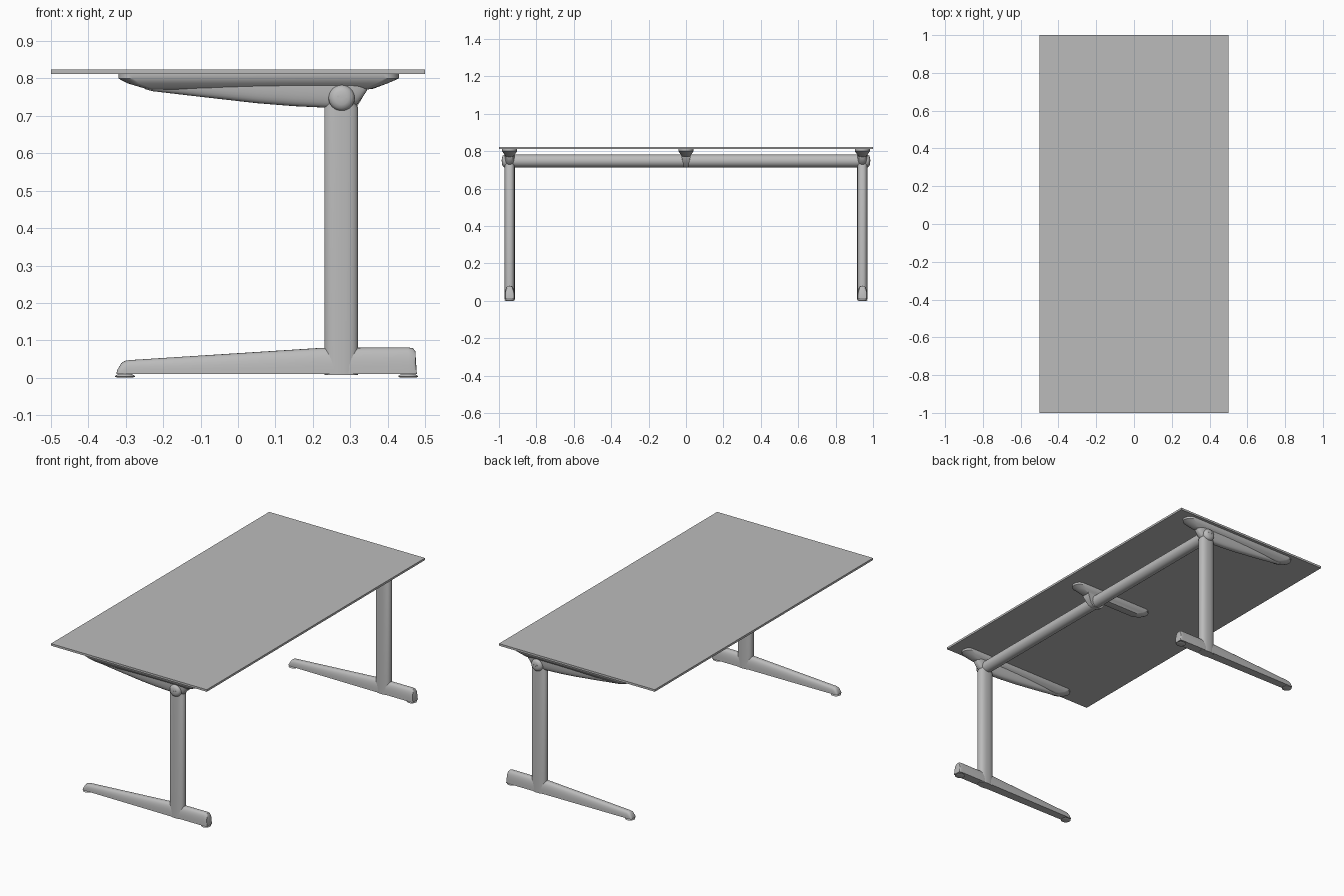
import bpy, bmesh, math
from mathutils import Matrix

if "Cube" in bpy.data.objects:
    bpy.data.objects.remove(bpy.data.objects["Cube"])

grey = bpy.data.materials.new("satin_grey")
grey.diffuse_color = (0.5, 0.5, 0.5, 1)
grey.use_nodes = True
grey.node_tree.nodes["Principled BSDF"].inputs["Base Color"].default_value = grey.diffuse_color

POST_X, POST_Y, BEAM_Z = 0.277, 0.943, 0.748


def finish(name, bm, angle=35):
    bmesh.ops.recalc_face_normals(bm, faces=bm.faces[:])
    me = bpy.data.meshes.new(name)
    bm.to_mesh(me)
    bm.free()
    ob = bpy.data.objects.new(name, me)
    bpy.context.collection.objects.link(ob)
    me.materials.append(grey)
    bpy.ops.object.select_all(action='DESELECT')
    ob.select_set(True)
    bpy.context.view_layer.objects.active = ob
    bpy.ops.object.shade_smooth_by_angle(angle=math.radians(angle))
    return ob


def skin(name, rings, angle=35):
    """Bridge equal closed rings of points and cap both ends."""
    bm = bmesh.new()
    loops = [[bm.verts.new(p) for p in r] for r in rings]
    n = len(loops[0])
    for a, b in zip(loops, loops[1:]):
        for i in range(n):
            j = (i + 1) % n
            bm.faces.new((a[i], a[j], b[j], b[i]))
    bm.faces.new(loops[0])
    bm.faces.new(loops[-1])
    return finish(name, bm, angle)


def arch(x, y, base, tip, half, n=18, power=0.7):
    """Arch section across y, flat at base and rounded at tip."""
    pts = []
    for i in range(n + 1):
        t = math.pi * i / n
        c, s = math.cos(t), max(math.sin(t), 0)
        pts.append((x, y + half * math.copysign(abs(c) ** power, c),
                    base + (tip - base) * s ** power))
    return pts


def oval(cx, cy, z, a, b, n=40, power=0.8):
    pts = []
    for i in range(n):
        t = 2 * math.pi * i / n
        c, s = math.cos(t), math.sin(t)
        pts.append((cx + a * math.copysign(abs(c) ** power, c),
                    cy + b * math.copysign(abs(s) ** power, s), z))
    return pts


def slot(x0, x1, y, half, z, n=10):
    """Outline with two round ends, lying flat."""
    pts = []
    for cx, start in ((x1 - half, -math.pi / 2), (x0 + half, math.pi / 2)):
        for i in range(n + 1):
            t = start + math.pi * i / n
            pts.append((cx + half * math.cos(t), y + half * math.sin(t), z))
    return pts


def lathe_y(name, cx, cz, profile, n=32):
    """Round part along y from (y, radius) pairs."""
    return skin(name, [[(cx + r * math.cos(2 * math.pi * i / n), y,
                         cz + r * math.sin(2 * math.pi * i / n)) for i in range(n)]
                       for y, r in profile])


# table top
bm = bmesh.new()
bmesh.ops.create_cube(bm, size=1, matrix=Matrix.Translation((0, 0, 0.818))
                      @ Matrix.Diagonal((1, 2, 0.012, 1)))
finish("table_top", bm)

# cross beam
lathe_y("cross_beam", POST_X, BEAM_Z, [(-POST_Y, 0.034), (POST_Y, 0.034)])

# shapes shared by both ends: (x, edge height, half width)
FOOT = [(-0.325, 0.012, 0.017), (-0.322, 0.022, 0.020), (-0.312, 0.039, 0.022),
        (-0.303, 0.045, 0.0225), (-0.292, 0.047, 0.023), (0.225, 0.080, 0.026),
        (0.455, 0.081, 0.026), (0.468, 0.079, 0.025), (0.474, 0.071, 0.024),
        (0.478, 0.012, 0.023)]
ARM = [(-0.25, 0.772, 0.016), (-0.228, 0.766, 0.018), (-0.1, 0.751, 0.023), (0.05, 0.734, 0.026),
       (0.15, 0.726, 0.027), (0.235, 0.722, 0.027), (0.30, 0.722, 0.027),
       (0.320, 0.732, 0.026), (0.345, 0.768, 0.022)]

for side, tag in ((-1, "front"), (1, "back")):
    y = side * POST_Y
    # foot and its glides
    skin(tag + "_foot", [arch(x, y, 0.01, z, w) for x, z, w in FOOT], 40)
    for gx, end in ((-0.302, "long"), (0.455, "short")):
        skin(f"{tag}_{end}_glide", [oval(gx, y, z, r, r, 24, 1)
                                    for z, r in ((0, 0.02), (0.003, 0.027),
                                                 (0.006, 0.025), (0.012, 0.014))])
    # upright with its top tapering into the hinge
    skin(tag + "_upright", [oval(POST_X - 0.001, y, z, a, b) for z, a, b in
                            ((0.008, 0.045, 0.0275), (0.722, 0.045, 0.0275),
                             (0.738, 0.035, 0.0275), (0.765, 0.03, 0.024),
                             (0.79, 0.022, 0.016))])
    # support arm under the top
    skin(tag + "_arm", [arch(x, y, 0.805, z, w) for x, z, w in ARM], 40)
    # mounting plate with sloping underside
    skin(tag + "_mounting_plate", [slot(x0, x1, y, w, z) for x0, x1, w, z in
                                   ((-0.32, 0.43, 0.040, 0.812), (-0.32, 0.43, 0.040, 0.800),
                                    (-0.295, 0.40, 0.031, 0.787), (-0.255, 0.365, 0.022, 0.775),
                                    (-0.23, 0.345, 0.016, 0.770))])
    # domed hinge cap with screw heads
    lathe_y(tag + "_hinge_cap", POST_X, BEAM_Z,
            [(side * d, r) for d, r in ((0.93, 0.034), (0.962, 0.0355), (0.972, 0.034),
                                        (0.980, 0.028), (0.984, 0.018), (0.985, 0.006))])
    for k, dx in enumerate((-0.009, 0.0, 0.012)):
        lathe_y(f"{tag}_screw_{k}", POST_X + dx, BEAM_Z + 0.004 * (k != 1),
                [(side * 0.98, 0.003), (side * 0.9865, 0.003)], 10)

# middle bracket: plate and tapered hub holding the beam
skin("middle_plate", [slot(x0, x1, 0, w, z) for x0, x1, w, z in
                      ((-0.09, 0.43, 0.040, 0.812), (-0.09, 0.43, 0.040, 0.800),
                       (-0.065, 0.40, 0.031, 0.787), (-0.02, 0.36, 0.022, 0.772))])
HUB = [(0.21, 0.775), (0.24, 0.722), (0.255, 0.713), (0.30, 0.713), (0.318, 0.724), (0.348, 0.775)]
rings = []
for x, z in HUB:
    w = 0.012 + 0.018 * (z - 0.713) / 0.087
    rings.append([(x, -0.030, 0.805), (x, 0.030, 0.805), (x, w, z), (x, -w, z)])
skin("middle_hub", rings)
